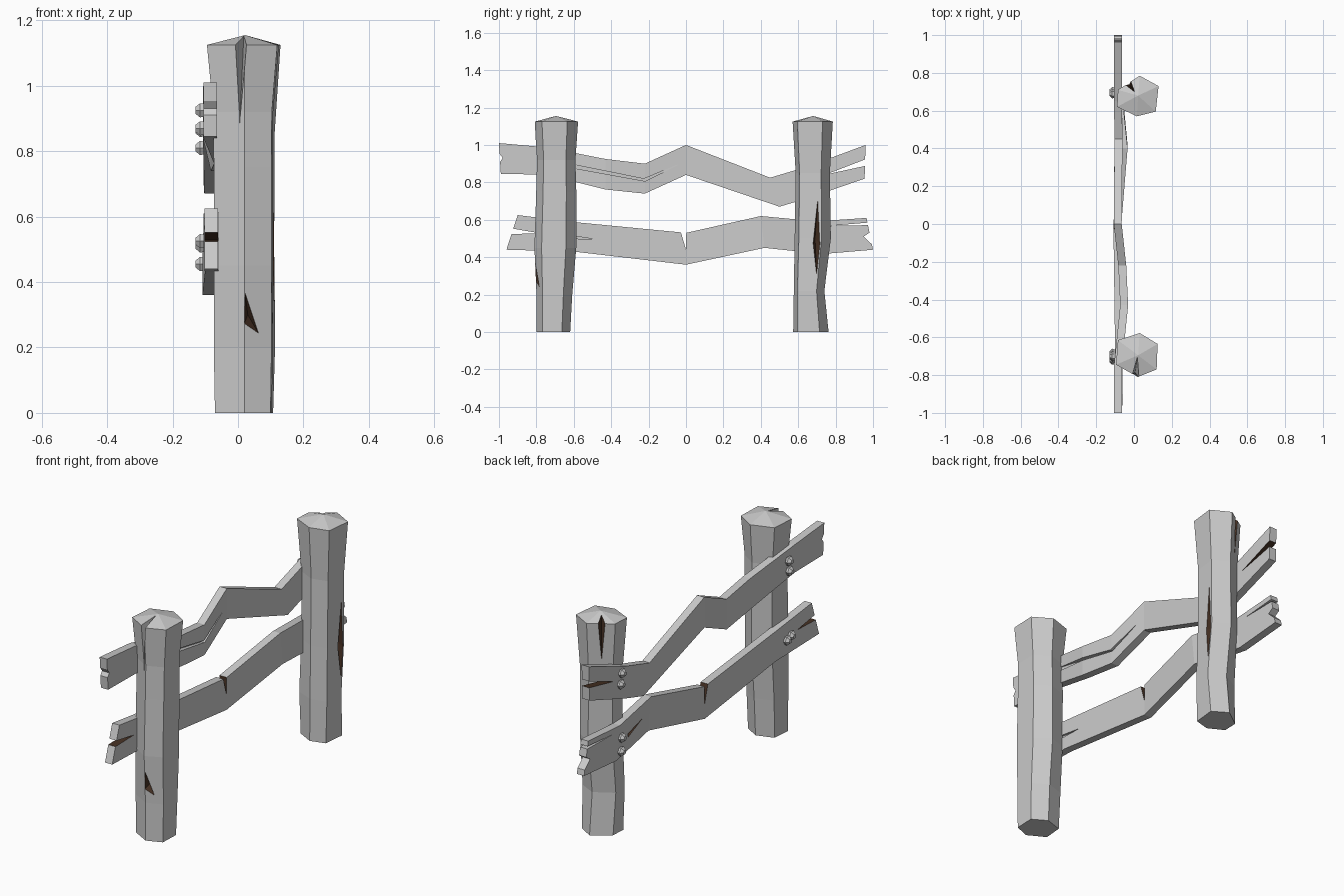
import bpy, bmesh, math
from mathutils import Vector, Matrix

if "Cube" in bpy.data.objects:
    bpy.data.objects.remove(bpy.data.objects["Cube"])


def material(name, col):
    m = bpy.data.materials.new(name)
    m.diffuse_color = (*col, 1)
    m.use_nodes = True
    m.node_tree.nodes["Principled BSDF"].inputs["Base Color"].default_value = m.diffuse_color
    return m


GREY = material("weathered_grey", (0.6, 0.6, 0.6))
BROWN = material("split_brown", (0.065, 0.032, 0.018))


def finish(name, bm, mat):
    bmesh.ops.recalc_face_normals(bm, faces=bm.faces)
    me = bpy.data.meshes.new(name)
    bm.to_mesh(me)
    bm.free()
    me.materials.append(mat)
    ob = bpy.data.objects.new(name, me)
    bpy.context.collection.objects.link(ob)
    return ob


def loft(name, rings):
    """Join rings of points with quads and cap both ends."""
    bm = bmesh.new()
    vs = [[bm.verts.new(p) for p in r] for r in rings]
    n = len(vs[0])
    for a, b in zip(vs, vs[1:]):
        for i in range(n):
            j = (i + 1) % n
            bm.faces.new((a[i], a[j], b[j], b[i]))
    bm.faces.new(vs[0])
    bm.faces.new(vs[-1])
    return finish(name, bm, GREY)


def carve(ob, pts, mat):
    """Cut the convex hull of pts out of ob, lining the cut with mat."""
    bm = bmesh.new()
    for p in pts:
        bm.verts.new(p)
    bmesh.ops.convex_hull(bm, input=bm.verts)
    cutter = finish("crack_cutter", bm, mat)
    cutter.hide_render = True
    mod = ob.modifiers.new("crack", 'BOOLEAN')
    mod.operation = 'DIFFERENCE'
    mod.solver = 'EXACT'
    mod.material_mode = 'TRANSFER'
    mod.object = cutter
    bpy.context.view_layer.objects.active = ob
    bpy.ops.object.modifier_apply(modifier=mod.name)
    bpy.data.objects.remove(cutter)


def slot(ob, profile, mat, x0=-0.2, x1=0.1):
    """Cut a (y, z) profile through ob along x."""
    carve(ob, [(x, y, z) for x in (x0, x1) for y, z in profile], mat)


# Posts: waisted hexagons with a flared head and a low point
def post(name, hexagon, cy, rings):
    cx = 0.022
    loops = [[(cx + (x - cx) * sx, cy + dy + (y - cy) * sy, z) for x, y in hexagon]
             for z, sx, sy, dy in rings]
    ob = loft(name, loops)
    bm = bmesh.new()
    bm.from_mesh(ob.data)
    bm.faces.ensure_lookup_table()
    top = max(bm.faces, key=lambda f: f.calc_center_median().z)
    mid = bmesh.ops.poke(bm, faces=[top])["verts"][0]
    mid.co = (cx, cy, 1.155)
    bm.to_mesh(ob.data)
    bm.free()
    return ob


front = post("front_post",
             [(.03, -.577), (.125, -.635), (.12, -.77), (.02, -.81), (-.095, -.745), (-.085, -.615)],
             -.695,
             [(0, .79, .77, -.015), (.2, .82, .82, -.01), (.45, .82, .96, -.005),
              (.75, .82, .92, 0), (.92, .83, .88, 0), (1.125, 1, 1, 0)])
back = post("back_post",
            [(.03, .785), (.13, .73), (.115, .595), (.015, .57), (-.09, .62), (-.085, .71)],
            .68,
            [(0, .79, .88, -.01), (.22, .85, .76, -.02), (.5, .82, .9, 0),
             (.85, .83, .85, 0), (1.125, 1, 1, 0)])

# Post cracks
carve(front, [(.015, -.85, .42), (.01, -.85, .25), (.105, -.83, .17), (.03, -.75, .3)], BROWN)
carve(front, [(-.025, -.84, 1.2), (.035, -.84, 1.2), (.005, -.79, .88), (.02, -.69, 1.2)], GREY)
carve(back, [(-.09, .765, 1.2), (-.03, .81, 1.2), (-.03, .745, .89), (.01, .69, 1.2)], BROWN)
carve(back, [(.14, .715, .87), (.14, .67, .45), (.14, .735, .45), (.12, .70, .27), (.07, .69, .5)], BROWN)


# Rails: bent planks given as stations (y top, z top, y bottom, z bottom, x)
def rail(name, stations, h=0.021):
    return loft(name, [[(x - h, yt, zt), (x + h, yt, zt), (x + h, yb, zb), (x - h, yb, zb)]
                       for yt, zt, yb, zb, x in stations])


upper = rail("upper_rail", [
    (-1, 1.01, -.99, .845, -.085), (-.75, .988, -.75, .842, -.085),
    (-.43, .925, -.43, .762, -.052), (-.22, .9, -.22, .74, -.062),
    (0, 1, 0, .84, -.086), (.45, .825, .5, .67, -.082),
    (.65, .885, .65, .715, -.085), (.96, 1, .955, .82, -.085)])
lower = rail("lower_rail", [
    (-.9, .625, -.96, .44, -.082), (-.6, .588, -.6, .43, -.08),
    (0, .53, 0, .36, -.088), (.4, .62, .42, .45, -.055),
    (.7, .592, .73, .417, -.085), (.965, .61, 1, .44, -.085)])

# Broken ends, splits and notches in the rails
slot(upper, [(-1.03, 1.0), (-.98, .93), (-1.03, .86)], GREY)
slot(upper, [(.99, .935), (.75, .843), (.99, .895)], BROWN)
slot(upper, [(-.65, .905), (-.65, .885), (-.22, .818), (-.22, .807)], GREY, -.055, .1)
slot(upper, [(-.23, .817), (-.22, .805), (0, .915)], GREY, -.06, .1)
slot(lower, [(-1, .565), (-.78, .528), (-1, .522)], BROWN)
slot(lower, [(1.01, .588), (.77, .568), (1.01, .572)], GREY)
slot(lower, [(1.04, .57), (.95, .51), (1.03, .435)], GREY)
slot(lower, [(-.035, .56), (0, .44), (.002, .56)], BROWN)
slot(lower, [(.48, .54), (.62, .515), (.62, .497)], BROWN, -.15, -.082)
slot(lower, [(-.65, .52), (-.65, .5), (-.49, .497)], GREY, -.07, .1)

# Bolts: faceted hexagonal domes on the outer face, two per joint
for i, (y, z) in enumerate([(-.7, .925), (-.705, .87), (-.72, .525), (-.685, .512),
                            (.69, .865), (.7, .81), (.69, .525), (.695, .455)]):
    bm = bmesh.new()
    for r1, r2, d, off in ((.023, .025, .012, 0), (.025, .012, .014, .013)):
        bmesh.ops.create_cone(bm, cap_ends=True, segments=6, radius1=r1, radius2=r2, depth=d,
                              matrix=Matrix.Translation((-.11 - off, y, z)) @
                              Matrix.Rotation(-math.pi / 2, 4, 'Y'))
    finish(f"bolt_{i + 1}", bm, GREY)
